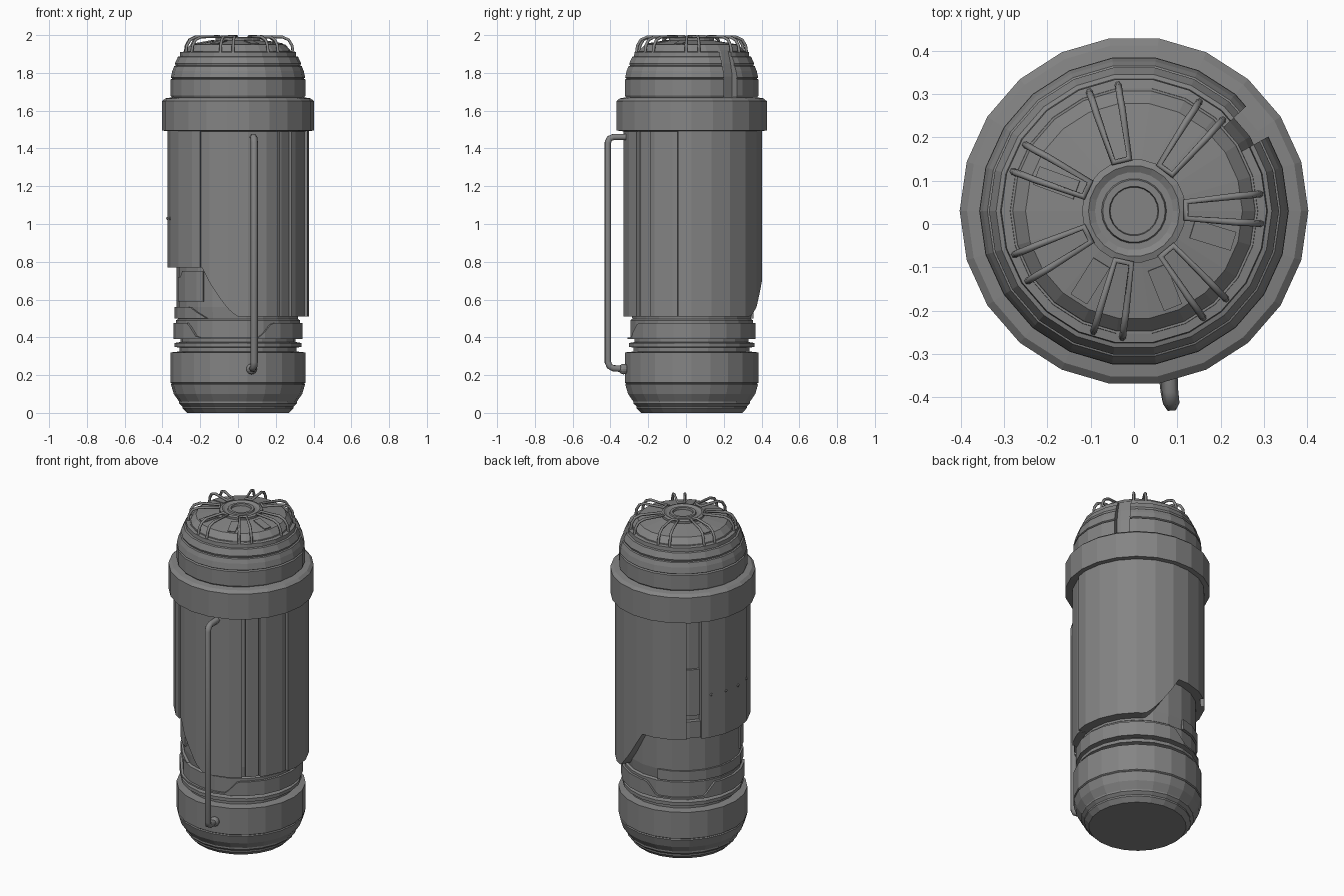
import bpy, bmesh
from math import sin, cos, pi, radians
from mathutils import Vector, Matrix

cube = bpy.data.objects.get("Cube")
if cube:
    bpy.data.objects.remove(cube, do_unlink=True)

CY = 0.03          # body axis offset in y
SIDES = 22
STEP = 360 / SIDES

metal = bpy.data.materials.new("dark grey metal")
metal.use_nodes = True
GREY = (0.23, 0.23, 0.23, 1)
metal.diffuse_color = GREY
metal.node_tree.nodes["Principled BSDF"].inputs["Base Color"].default_value = GREY


def finish(name, bm):
    bmesh.ops.recalc_face_normals(bm, faces=bm.faces)
    me = bpy.data.meshes.new(name)
    bm.to_mesh(me)
    bm.free()
    me.materials.append(metal)
    ob = bpy.data.objects.new(name, me)
    bpy.context.collection.objects.link(ob)
    return ob


def polar(r, deg, z):
    return Vector((r * cos(radians(deg)), CY + r * sin(radians(deg)), z))


def faceted(r, deg):
    """Radius on the flat facet of a regular polygon at any angle."""
    local = (deg % STEP) - STEP / 2
    return r * cos(pi / SIDES) / cos(radians(local))


def lathe(name, profile, start=0, end=360, sides=SIDES):
    """Revolve (r, z) points; a partial sweep gets a closed cross-section."""
    bm = bmesh.new()
    full = end - start >= 360
    if full:
        angles = [i * 360 / sides for i in range(sides)]
    else:
        angles = [start] + [k * STEP for k in range(60) if start < k * STEP < end] + [end]
    rings = [[bm.verts.new(polar(r if full else faceted(r, a), a, z)) for r, z in profile]
             for a in angles]
    n, m = len(rings), len(profile)
    for i in range(n if full else n - 1):
        a, b = rings[i], rings[(i + 1) % n]
        for j in range(m - 1 if full else m):
            k = (j + 1) % m
            bm.faces.new((a[j], b[j], b[k], a[k]))
    if full:
        for j in (0, -1):
            bm.faces.new([ring[j] for ring in rings])
    else:
        bm.faces.new(rings[0])
        bm.faces.new(rings[-1])
    return finish(name, bm)


def shell(name, start, end, r_in, r_out, bottom, top):
    """Curved plate whose bottom and top heights may follow a function of angle."""
    bm = bmesh.new()
    marks = {start, end}
    marks |= {k * STEP for k in range(-SIDES, 2 * SIDES) if start < k * STEP < end}
    marks |= {float(a) for a in range(int(start) + 1, int(end), 4)}
    prev = None
    for a in sorted(marks):
        lo = bottom(a) if callable(bottom) else bottom
        hi = top(a) if callable(top) else top
        ring = [bm.verts.new(polar(faceted(r, a), a, z))
                for r, z in ((r_in, lo), (r_out, lo), (r_out, hi), (r_in, hi))]
        if prev:
            for j in range(4):
                k = (j + 1) % 4
                bm.faces.new((prev[j], ring[j], ring[k], prev[k]))
        else:
            bm.faces.new(ring)
        prev = ring
    bm.faces.new(prev)
    return finish(name, bm)


def tube(name, points, radius, cyclic=False):
    cu = bpy.data.curves.new(name, "CURVE")
    cu.dimensions = "3D"
    cu.bevel_depth = radius
    cu.bevel_resolution = 1
    cu.use_fill_caps = True
    sp = cu.splines.new("POLY")
    sp.points.add(len(points) - 1)
    for p, co in zip(sp.points, points):
        p.co = (*co, 1)
    sp.use_cyclic_u = cyclic
    cu.materials.append(metal)
    ob = bpy.data.objects.new(name, cu)
    bpy.context.collection.objects.link(ob)


# Rounded base with stepped rings
lathe("base", [(0.27, 0), (0.295, 0.025), (0.295, 0.035), (0.312, 0.05), (0.312, 0.06),
               (0.34, 0.1), (0.355, 0.15), (0.35, 0.155), (0.357, 0.16), (0.357, 0.32),
               (0.31, 0.325), (0.31, 0.345), (0.335, 0.35), (0.335, 0.37), (0.305, 0.375),
               (0.305, 0.39), (0.328, 0.395), (0.328, 0.49), (0.315, 0.5)])
lathe("core", [(0.315, 0.48), (0.325, 0.56), (0.325, 1.55)])


# Waist band with trapezoid dips
def waist_top(a):
    for lo, hi in ((100, 145), (230, 290)):
        if lo - 12 < a < hi + 12:
            return 0.40 + 0.075 * max(0, lo - a, a - hi) / 12
    return 0.475


shell("waist_plate", 0, 360, 0.30, 0.342, 0.39, waist_top)
shell("upper_waist_ledge", 100, 240, 0.30, 0.335, 0.50, lambda a: 0.56 if a < 220 else 0.56 - (a - 220) * 0.003)
shell("lower_access_plate", 198, 236, 0.30, 0.335, 0.59, lambda a: 0.75 if a > 205 else 0.72)


# Long outer panels with a swept lower cutout
def hem(a):
    d = abs((a + 17 + 180) % 360 - 180)
    t = min(1, max(0, (d - 73) / 32))
    return 0.51 + 0.26 * t ** 1.35


for name, a, b, r in (("front_panel", -123, -54, 0.364), ("narrow_panel", -51, -39, 0.352),
                      ("front_side_panel", -38, -12, 0.362), ("side_panel", -11, 88, 0.377),
                      ("back_panel", 88, 128, 0.375), ("rear_side_panel", 141, 237, 0.373)):
    shell(name, a, b, 0.318, r, hem, 1.52)

# Recessed slot details and rivets
shell("slot_upper_block", 128, 141, 0.30, 0.34, 0.9, 1.18)
shell("slot_lower_block", 128, 141, 0.30, 0.352, 0.77, 0.87)
for i in range(4):
    bm = bmesh.new()
    a = 150 + i * 15
    bmesh.ops.create_uvsphere(bm, u_segments=8, v_segments=6, radius=0.009,
                              matrix=Matrix.Translation(polar(faceted(0.371, a), a, 1.03)))
    finish("rivet", bm)

# Shoulder collar
lathe("collar", [(0.36, 1.49), (0.402, 1.495), (0.402, 1.65), (0.385, 1.665), (0.34, 1.672)])

# Cap: inner drum and an open outer ring with a notch
lathe("cap_drum", [(0.318, 1.65), (0.318, 1.78), (0.305, 1.85), (0.285, 1.915)])
lathe("cap_ring", [(0.27, 1.66), (0.345, 1.66), (0.357, 1.68), (0.357, 1.765), (0.348, 1.77),
                   (0.356, 1.775), (0.348, 1.81), (0.338, 1.835), (0.33, 1.838), (0.334, 1.85),
                   (0.318, 1.885), (0.308, 1.888), (0.306, 1.91), (0.27, 1.915)], 43, 389)
lathe("cap_dome", [(0.285, 1.90), (0.278, 1.92), (0.25, 1.95), (0.12, 1.972)])
lathe("cap_hub", [(0.12, 1.96), (0.12, 1.985), (0.105, 1.99), (0.09, 1.982), (0.075, 1.982),
                  (0.072, 1.99), (0.057, 1.99), (0.055, 1.978)])

# Paired cage bars around the cap
for i in range(7):
    a = 360 / 7 * i + 1
    c, s = cos(radians(a)), sin(radians(a))

    def at(r, w, z):
        return (r * c - w * s, CY + r * s + w * c, z)

    path = [(0.292, 0.034, 1.905), (0.286, 0.034, 1.945), (0.268, 0.032, 1.975),
            (0.235, 0.03, 1.99), (0.12, 0.019, 1.992)]
    tube("cage_bar", [at(*p) for p in path] + [at(r, -w, z) for r, w, z in reversed(path)], 0.008)

# Thin vent plates on the dome
for a in (160, -17, -68, -122):
    bm = bmesh.new()
    rot = Matrix.Translation(polar(0.19, a, 1.961)) @ Matrix.Rotation(radians(a), 4, "Z") \
        @ Matrix.Rotation(radians(9.6), 4, "Y")
    bmesh.ops.create_cube(bm, size=1, matrix=rot @ Matrix.Diagonal((0.1, 0.045, 0.008, 1)))
    finish("vent_plate", bm)

# Front handle pipe with a rounded lower mount
tube("handle", [(0.08, -0.31, 1.46), (0.083, -0.385, 1.46), (0.085, -0.405, 1.452),
                (0.086, -0.414, 1.43), (0.086, -0.414, 0.27), (0.084, -0.405, 0.247),
                (0.08, -0.385, 0.236), (0.072, -0.31, 0.232)], 0.019)
bm = bmesh.new()
bmesh.ops.create_uvsphere(bm, u_segments=12, v_segments=8, radius=0.028,
                          matrix=Matrix.Translation((0.072, -0.33, 0.232)))
finish("handle_mount", bm)
